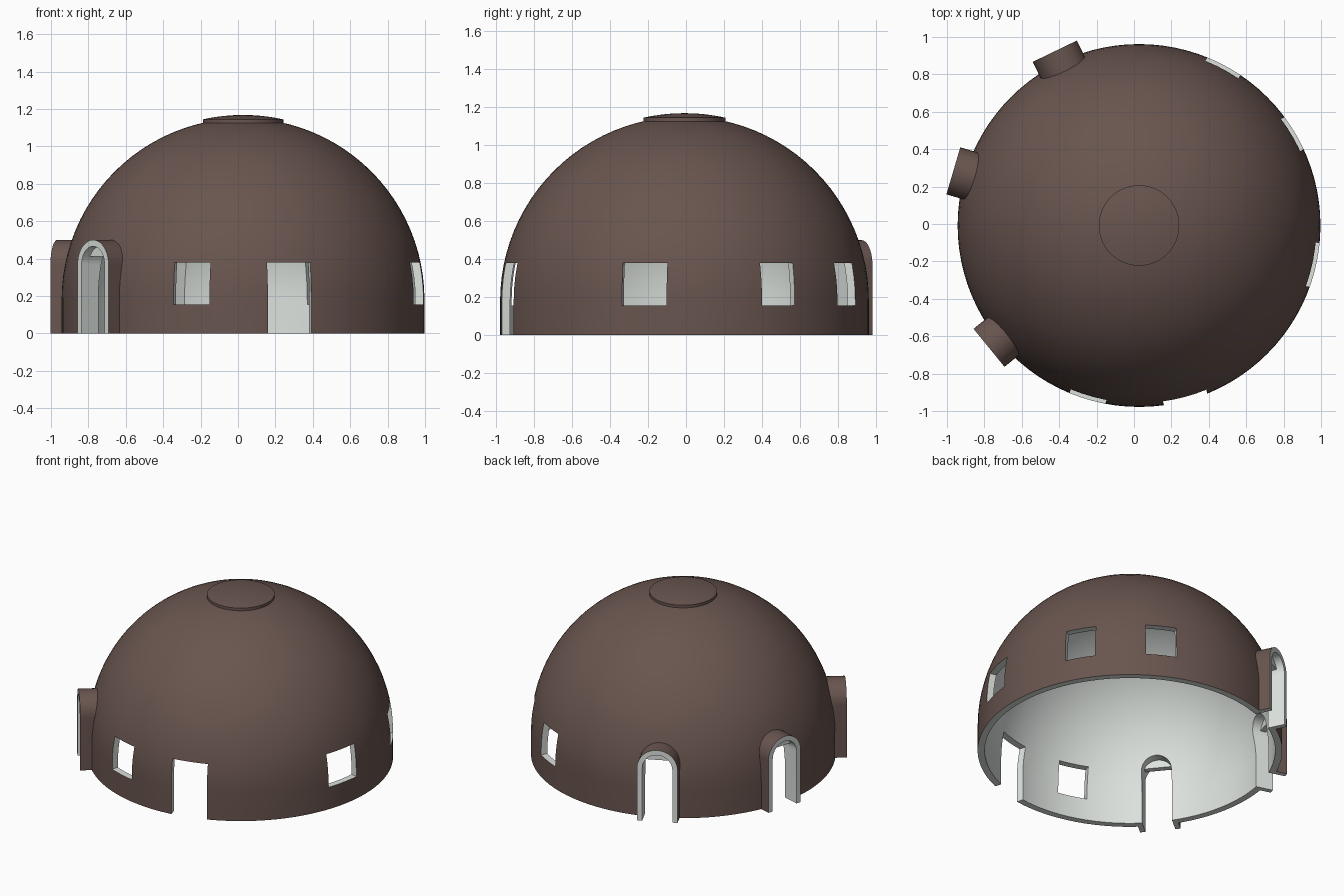
import bpy, bmesh, math
from mathutils import Matrix

if "Cube" in bpy.data.objects:
    bpy.data.objects.remove(bpy.data.objects["Cube"])

CX, CY = 0.027, -0.008      # dome centre
R, SPRING, WALL = 0.97, 0.18, 0.045


def material(name, rgb):
    m = bpy.data.materials.new(name)
    m.diffuse_color = (*rgb, 1)
    m.use_nodes = True
    m.node_tree.nodes["Principled BSDF"].inputs["Base Color"].default_value = m.diffuse_color
    return m


BROWN = material("brown shell", (0.14, 0.09, 0.077))
PALE = material("pale grey lining", (0.72, 0.76, 0.73))


def make(name, bm, mat_rule):
    """Object with both materials; mat_rule(face) gives the slot."""
    bmesh.ops.recalc_face_normals(bm, faces=bm.faces)
    for f in bm.faces:
        f.material_index = mat_rule(f)
    me = bpy.data.meshes.new(name)
    bm.to_mesh(me)
    bm.free()
    me.materials.append(BROWN)
    me.materials.append(PALE)
    ob = bpy.data.objects.new(name, me)
    bpy.context.collection.objects.link(ob)
    return ob


def revolve(name, profile, slot, n=96):
    """Closed solid turned from (r, z) points running bottom to apex."""
    bm = bmesh.new()
    rings = [[bm.verts.new((CX + r * math.cos(2 * math.pi * i / n),
                            CY + r * math.sin(2 * math.pi * i / n), z))
              for i in range(n)] for r, z in profile[:-1]]
    apex = bm.verts.new((CX, CY, profile[-1][1]))
    bm.faces.new(rings[0])
    for i in range(n):
        j = (i + 1) % n
        for a, b in zip(rings, rings[1:]):
            bm.faces.new((a[i], a[j], b[j], b[i]))
        bm.faces.new((rings[-1][i], rings[-1][j], apex))
    return make(name, bm, lambda f: slot)


def dome_profile(r, bottom):
    return [(r, bottom)] + [(r * math.cos(k * math.pi / 48), SPRING + r * math.sin(k * math.pi / 48))
                            for k in range(25)]


def prism(name, outline, az, d0, d1, mat_rule=lambda f: 1):
    """Outline (sideways, z) extruded outwards from d0 to d1 along azimuth az."""
    bm = bmesh.new()
    a = [bm.verts.new((d0, s, z)) for s, z in outline]
    b = [bm.verts.new((d1, s, z)) for s, z in outline]
    bm.faces.new(a)
    bm.faces.new(b)
    for i in range(len(a)):
        j = (i + 1) % len(a)
        bm.faces.new((a[i], a[j], b[j], b[i]))
    ob = make(name, bm, mat_rule)
    ob.data.transform(Matrix.Translation((CX, CY, 0)) @ Matrix.Rotation(math.radians(az), 4, 'Z'))
    return ob


def rect(w, z0, z1):
    return [(-w / 2, z0), (w / 2, z0), (w / 2, z1), (-w / 2, z1)]


def arch(r, spring, z0):
    top = [(r * math.cos(k * math.pi / 20), spring + r * math.sin(k * math.pi / 20)) for k in range(21)]
    return [(r, z0)] + top + [(-r, z0)]


def combine(ob, other, op):
    m = ob.modifiers.new(op.lower(), 'BOOLEAN')
    m.operation, m.object, m.solver = op, other, 'EXACT'
    bpy.context.view_layer.objects.active = ob
    bpy.ops.object.modifier_apply(modifier=m.name)
    bpy.data.objects.remove(other)


# Outer shell with three arched entrance porches
dome = revolve("dome_shell", dome_profile(R, -0.1), 0)
porches = (115.8, 163.6, 219.2)
for az in porches:
    combine(dome, prism("porch", arch(0.131, 0.369, -0.1), az, 0.8, 1.035,
                        lambda f: 1 if len(f.verts) > 4 else 0), 'UNION')

# Hollow interior, porch tunnels, windows and front doorway
combine(dome, revolve("cavity", dome_profile(R - WALL, -0.2), 1), 'DIFFERENCE')
for az in porches:
    combine(dome, prism("tunnel", arch(0.097, 0.369, -0.2), az, 0.7, 1.2), 'DIFFERENCE')
for az, w, z0 in ((62, 0.2, 0.155), (30.8, 0.2, 0.155), (-12.7, 0.24, 0.155),
                  (253.4, 0.2, 0.155), (-75, 0.24, -0.2)):
    combine(dome, prism("opening", rect(w, z0, 0.38), az, 0.7, 1.2), 'DIFFERENCE')
# Level base
combine(dome, prism("base_cut", rect(4, -0.5, 0), 0, -2, 2), 'DIFFERENCE')

# Lunette panels closing the top of each porch arch
for i, az in enumerate(porches):
    r, drop = 0.099, 0.041
    a0 = math.asin(drop / r)
    pts = [(r * math.cos(a), 0.369 + r * math.sin(a))
           for a in (a0 + (math.pi - 2 * a0) * k / 14 for k in range(15))]
    prism("porch_lunette_%d" % (i + 1), pts, az, 0.945, 0.985)

# Raised round cap on the crown
RC, rc = R + 0.018, 0.215
cap = [(rc, 1.11)] + [(rc * k / 6, SPRING + math.sqrt(RC * RC - (rc * k / 6) ** 2)) for k in range(6, -1, -1)]
revolve("crown_cap", cap, 0)

# Smooth curved surfaces, keep cut edges sharp
for ob in bpy.context.collection.objects:
    ob.select_set(True)
bpy.context.view_layer.objects.active = dome
bpy.ops.object.shade_smooth_by_angle(angle=math.radians(30))
